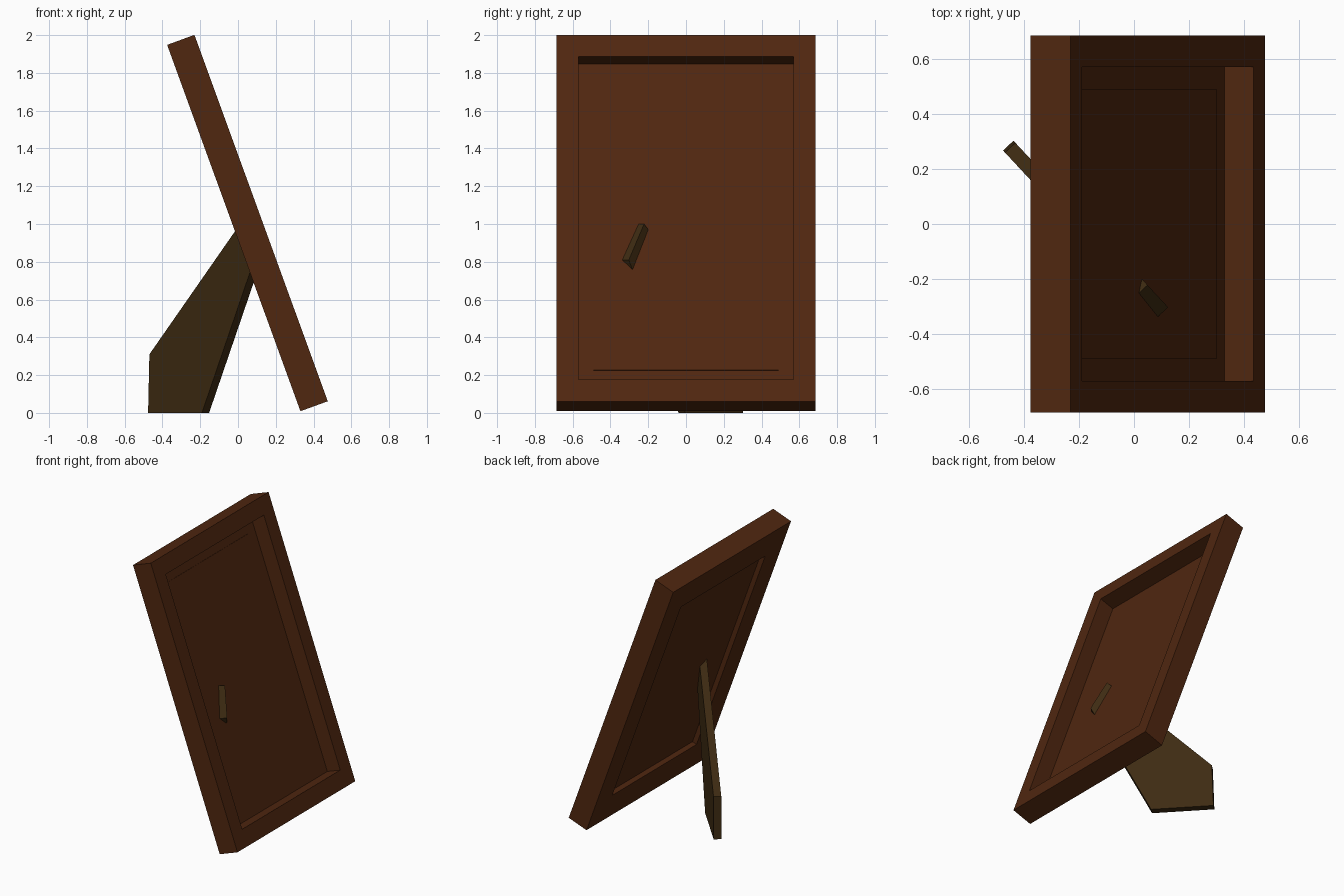
import bpy, bmesh
from math import radians
from mathutils import Vector

if "Cube" in bpy.data.objects:
    bpy.data.objects.remove(bpy.data.objects["Cube"], do_unlink=True)


def make_material(name, rgb):
    mat = bpy.data.materials.new(name)
    mat.use_nodes = True
    color = (*rgb, 1)
    mat.diffuse_color = color
    mat.node_tree.nodes["Principled BSDF"].inputs["Base Color"].default_value = color
    return mat


def finish(name, bm, mat):
    bmesh.ops.recalc_face_normals(bm, faces=bm.faces)
    mesh = bpy.data.meshes.new(name)
    bm.to_mesh(mesh)
    bm.free()
    mesh.materials.append(mat)
    obj = bpy.data.objects.new(name, mesh)
    bpy.context.collection.objects.link(obj)
    return obj


def lean_back(obj):
    obj.location = (0.05, 0, 1.005)
    obj.rotation_euler.y = radians(-20)


def rectangle(bm, x, half_y, half_z):
    corners = ((-1, -1), (1, -1), (1, 1), (-1, 1))
    return [bm.verts.new((x, a * half_y, b * half_z)) for a, b in corners]


def bridge(bm, first, second):
    n = len(first)
    for i in range(n):
        j = (i + 1) % n
        bm.faces.new((first[i], first[j], second[j], second[i]))


red_brown = make_material("red_brown_wood", (0.08, 0.02, 0.005))
dark_brown = make_material("dark_brown_wood", (0.048, 0.024, 0.006))

# Rebated frame: front opening, ledge and smaller back opening
OUTER, OPENING, HOLE = (0.685, 1.032), (0.57, 0.91), (0.49, 0.817)
FRONT, LEDGE = 0.077, -0.035
section = [(FRONT, OUTER), (FRONT, OPENING), (LEDGE, OPENING),
           (LEDGE, HOLE), (-FRONT, HOLE), (-FRONT, OUTER)]
bm = bmesh.new()
loops = [rectangle(bm, x, *size) for x, size in section]
for i, loop in enumerate(loops):
    bridge(bm, loop, loops[(i + 1) % len(loops)])
lean_back(finish("frame", bm, red_brown))

# Thin backing panel closing the hole
bm = bmesh.new()
sides = [rectangle(bm, x, *HOLE) for x in (LEDGE + 0.003, LEDGE - 0.007)]
bridge(bm, *sides)
for side in sides:
    bm.faces.new(side)
lean_back(finish("backing_panel", bm, red_brown))

# Upright stand plate, set diagonally and poking through the panel
outline = [(-0.457, 0), (-0.45, 0.31), (0.03, 1.0), (0.105, 0.81), (-0.172, 0)]
along = Vector((0.557, -0.6, 0)).normalized()
half_thick = Vector((-along.y, along.x, 0)) * 0.026
foot = Vector((-0.457, 0.285, 0))
bm = bmesh.new()
sides = []
for sign in (-1, 1):
    sides.append([bm.verts.new(foot + along * ((x - foot.x) / along.x)
                               + Vector((0, 0, z)) + half_thick * sign)
                  for x, z in outline])
bridge(bm, *sides)
for side in sides:
    bm.faces.new(side)
finish("stand", bm, dark_brown)
